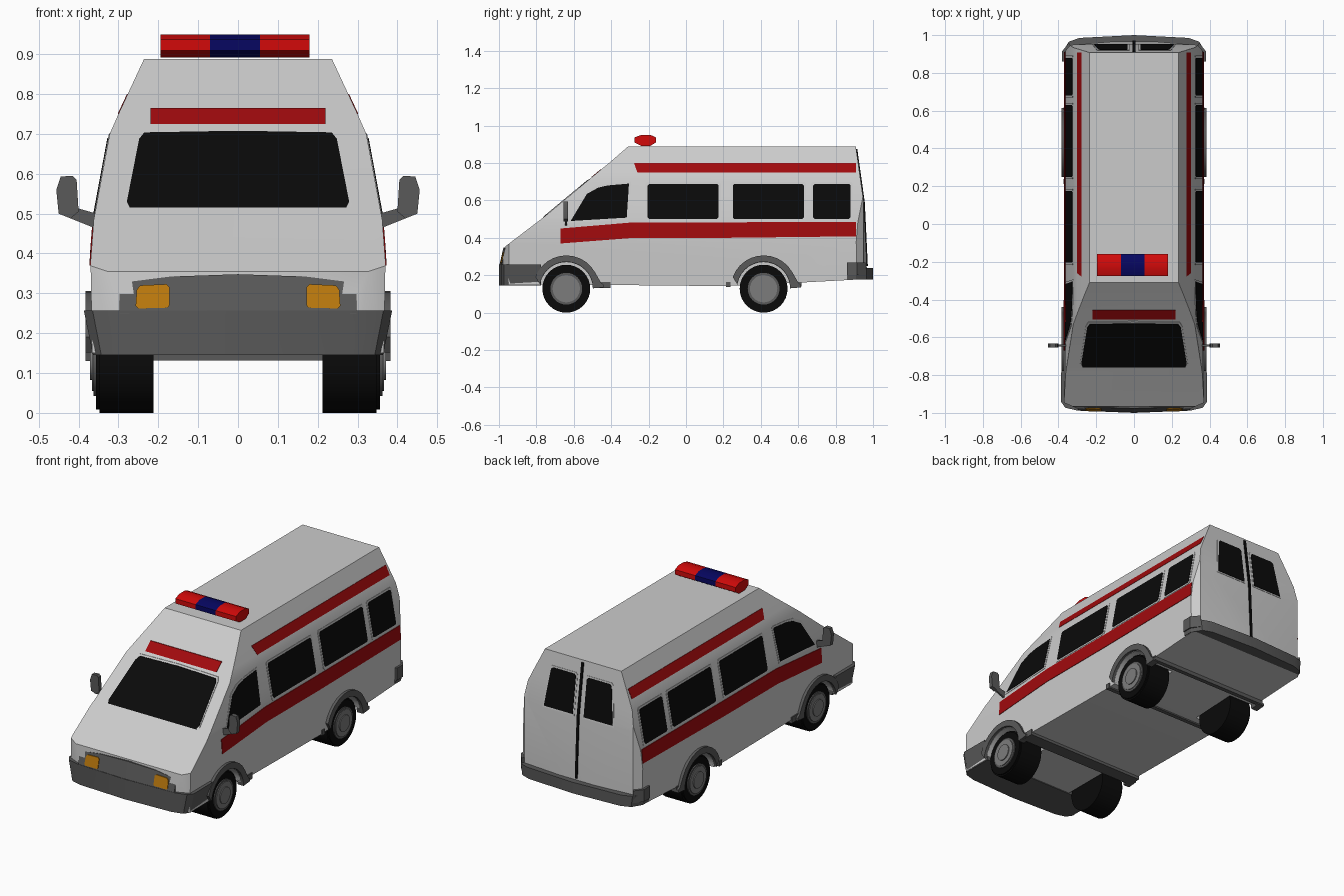
import bpy, bmesh
from math import sin, cos, pi

if "Cube" in bpy.data.objects:
    bpy.data.objects.remove(bpy.data.objects["Cube"])

def material(name, rgb):
    m = bpy.data.materials.new(name)
    m.diffuse_color = (*rgb, 1)
    m.use_nodes = True
    m.node_tree.nodes["Principled BSDF"].inputs["Base Color"].default_value = m.diffuse_color
    return m

BLACK = material("black", (0.003, 0.003, 0.003))
DARK = material("dark_grey", (0.1, 0.1, 0.1))
RED = material("red", (0.35, 0.003, 0.004))
LAMP_RED = material("lamp_red", (0.65, 0.003, 0.003))
BLUE = material("blue", (0.002, 0.002, 0.12))
AMBER = material("amber", (0.5, 0.19, 0.004))
METAL = material("wheel_grey", (0.2, 0.2, 0.2))

def lerp(table, t):
    for (a, va), (b, vb) in zip(table, table[1:]):
        if t <= b:
            break
    return va + (vb - va) * (t - a) / (b - a)

def build(name, pts, fn, lo, hi, mat=None, smooth=True):
    """Solid between two copies of an outline, placed by fn(u, v, depth)."""
    bm = bmesh.new()
    rings = [[bm.verts.new(fn(u, v, d)) for u, v in pts] for d in (lo, hi)]
    n = len(pts)
    for i in range(n):
        j = (i + 1) % n
        bm.faces.new((rings[0][i], rings[0][j], rings[1][j], rings[1][i]))
    caps = [bm.faces.new(r) for r in rings]
    if n > 4:
        bmesh.ops.triangulate(bm, faces=caps)
    bmesh.ops.recalc_face_normals(bm, faces=bm.faces)
    me = bpy.data.meshes.new(name)
    bm.to_mesh(me)
    bm.free()
    ob = bpy.data.objects.new(name, me)
    bpy.context.collection.objects.link(ob)
    if mat:
        me.materials.append(mat)
    if smooth:
        shade(ob)
    return ob

def shade(ob):
    bpy.ops.object.select_all(action='DESELECT')
    ob.select_set(True)
    bpy.context.view_layer.objects.active = ob
    bpy.ops.object.shade_smooth_by_angle(angle=0.5)

def boolean(ob, cutter, op):
    m = ob.modifiers.new("cut", 'BOOLEAN')
    m.operation, m.object, m.solver = op, cutter, 'EXACT'
    bpy.context.view_layer.objects.active = ob
    bpy.ops.object.modifier_apply(modifier=m.name)
    bpy.data.objects.remove(cutter)

def arc(cy, cz, r, a0, a1, n):
    return [(cy + r * cos(a0 + (a1 - a0) * i / n), cz + r * sin(a0 + (a1 - a0) * i / n)) for i in range(n + 1)]

def mirrored(half):
    return half + [(-x, v) for x, v in reversed(half) if x > 0]

def grow(pts, g):
    cu = sum(p[0] for p in pts) / len(pts)
    cv = sum(p[1] for p in pts) / len(pts)
    return [(u + (g if u > cu else -g), v + (g if v > cv else -g)) for u, v in pts]

# Outlines of the body
WIDTH = [(0.10, 0.365), (0.38, 0.37), (0.485, 0.362), (0.70, 0.322), (0.75, 0.30), (0.95, 0.207)]
FRONT = [(0.355, -0.965), (0.515, -0.755), (0.81, -0.40), (0.888, -0.31)]
REAR = [(0.18, 0.968), (0.30, 0.965), (0.59, 0.95), (0.888, 0.908)]

# Placement of outlines in space
along_x = lambda y, z, d: (d, y, z)
along_y = lambda x, z, d: (x, d, z)
along_z = lambda x, y, d: (x, y, d)
on_front = lambda x, z, d: (x, lerp(FRONT, z) - d, z)
on_rear = lambda x, z, d: (x, lerp(REAR, z) + d, z)
def on_side(s):
    return lambda y, z, d: (s * (lerp(WIDTH, z) + d), y, z)

# Body: side profile, cross-section and plan intersected
profile = [(-0.985, 0.15), (-0.985, 0.27)] + [(y, z) for z, y in FRONT]
profile += [(y, z) for z, y in reversed(REAR)] + [(0.6, 0.16), (0.2, 0.142), (-0.4, 0.148)]
section = [(w, z) for z, w in WIDTH]
section = section + [(-x, z) for x, z in reversed(section)]
plan = mirrored([(0, -0.987), (0.30, -0.977), (0.385, -0.94), (0.37, 0.91), (0.335, 0.948), (0, 0.975)])
body = build("van_body", profile, along_x, -0.5, 0.5, smooth=False)
boolean(body, build("section_cutter", section, along_y, -1.2, 1.2, smooth=False), 'INTERSECT')
boolean(body, build("plan_cutter", plan, along_z, 0, 1.1, smooth=False), 'INTERSECT')
WHEELS = (-0.64, 0.415)
for s in (-1, 1):
    for y in WHEELS:
        well = arc(y, 0.128, 0.142, 0, 2 * pi, 32)[:-1]
        boolean(body, build("well_cutter", well, along_x, s * 0.2, s * 0.5, smooth=False), 'DIFFERENCE')
shade(body)

# Windscreen and front stripe
screen = mirrored([(0, 0.516), (0.272, 0.516), (0.279, 0.53), (0.248, 0.688), (0.235, 0.704), (0, 0.708)])
build("windscreen_frame", grow(screen, 0.007), on_front, -0.01, 0.003)
build("windscreen", screen, on_front, -0.01, 0.006, BLACK)
build("front_stripe", [(-0.22, 0.725), (0.22, 0.725), (0.22, 0.765), (-0.22, 0.765)], on_front, -0.01, 0.004, RED)

# Side windows, stripes, wheels, arches, mirrors on both sides
def pane(y0, y1):
    z0, z1, c = 0.502, 0.688, 0.008
    return [(y0 + c, z0), (y1 - c, z0), (y1, z0 + c), (y1, z1 - c),
            (y1 - c, z1), (y0 + c, z1), (y0, z1 - c), (y0, z0 + c)]

cab = [(-0.617, 0.49), (-0.317, 0.508), (-0.305, 0.69), (-0.42, 0.68), (-0.47, 0.668), (-0.53, 0.635)]
for s in (-1, 1):
    side = on_side(s)
    for name, pts in (("cab_window", cab), ("side_window_1", pane(-0.205, 0.175)),
                      ("side_window_2", pane(0.25, 0.63)), ("side_window_3", pane(0.68, 0.88))):
        build(name + "_frame", grow(pts, 0.011), side, -0.01, 0.002)
        build(name, pts, side, -0.01, 0.004, BLACK)
    for a, b in (((-0.67, 0.37, 0.45), (-0.28, 0.40, 0.483)), ((-0.28, 0.40, 0.483), (0.2, 0.40, 0.483)),
                 ((0.2, 0.40, 0.483), (0.91, 0.408, 0.485))):
        build("lower_stripe", [(a[0], a[1]), (b[0], b[1]), (b[0], b[2]), (a[0], a[2])], side, -0.008, 0.003, RED)
    build("upper_stripe", [(-0.26, 0.75), (0.908, 0.75), (0.908, 0.80), (-0.278, 0.80)], side, -0.008, 0.002, RED)

    for y in WHEELS:
        for name, r, x0, x1, mat in (("tyre", 0.128, 0.212, 0.348, BLACK), ("tyre_wall", 0.12, 0.3, 0.356, BLACK),
                                     ("rim", 0.085, 0.3, 0.362, DARK), ("rim_disc", 0.073, 0.3, 0.366, METAL),
                                     ("hub", 0.045, 0.3, 0.371, METAL)):
            build(name, arc(y, 0.128, r, 0, 2 * pi, 32)[:-1], along_x, s * x0, s * x1, mat)
        # Wheel arch trim with a small foot at the rear
        arch = [(y + 0.2, 0.135), (y + 0.2, 0.15), (y + 0.177, 0.165)]
        arch += arc(y, 0.13, 0.176, 0.3, pi - 0.35, 12) + arc(y, 0.13, 0.142, pi - 0.15, 0, 14)
        build("wheel_arch", arch, along_x, s * 0.345, s * 0.383, DARK)

    # Door mirror
    build("mirror_arm", [(s * x, z) for x, z in ((0.355, 0.462), (0.425, 0.49), (0.408, 0.515), (0.355, 0.50))],
          along_y, -0.648, -0.637, DARK)
    head = [(0.405, 0.585), (0.415, 0.595), (0.445, 0.593), (0.456, 0.56), (0.45, 0.50), (0.42, 0.488), (0.40, 0.505)]
    build("mirror_head", [(s * x, z) for x, z in head], along_y, -0.655, -0.632, DARK)

    # Grille half and headlight
    face = lambda x, z, d: (s * x, -0.985 + 0.035 * x + 0.23 * (z - 0.27) - d, z)
    build("grille", [(0, 0.25), (0.297, 0.25), (0.297, 0.326), (0.17, 0.342), (0, 0.348)], face, -0.03, 0.009, DARK)
    build("headlight", [(0.176, 0.264), (0.25, 0.262), (0.257, 0.268), (0.254, 0.31), (0.245, 0.32),
                        (0.18, 0.323), (0.172, 0.315), (0.172, 0.27)], face, -0.02, 0.013, AMBER)

    # Rear door window
    back = lambda x, z, d: on_rear(s * x, z, d)
    glass = [(0.034, 0.594), (0.212, 0.594), (0.187, 0.795), (0.177, 0.805), (0.044, 0.805), (0.034, 0.795)]
    build("rear_window_frame", grow(glass, 0.009), back, -0.02, 0.002)
    build("rear_window", glass, back, -0.02, 0.004, BLACK)

# Gap between the rear doors
for z0, z1 in ((0.25, 0.59), (0.59, 0.875)):
    build("rear_door_gap", [(-0.007, z0), (0.007, z0), (0.007, z1), (-0.007, z1)], on_rear, -0.02, 0.006, BLACK)

# Bumpers: narrower towards the bottom
def bumper(k, z_low):
    return lambda x, y, z: (x * (k if z == z_low else 1), y, z)
build("front_bumper", mirrored([(0, -1.0), (0.30, -0.988), (0.365, -0.972), (0.387, -0.94), (0.385, -0.775)]),
      bumper(0.94, 0.145), 0.145, 0.257, DARK)
build("rear_bumper", mirrored([(0, 1.0), (0.29, 0.985), (0.345, 0.965), (0.38, 0.91), (0.38, 0.86)]),
      bumper(0.975, 0.178), 0.178, 0.24, DARK)
for s in (-1, 1):
    build("rear_bumper_corner", [(s * 0.34, 0.86), (s * 0.38, 0.86), (s * 0.38, 0.915), (s * 0.345, 0.96),
                                 (s * 0.33, 0.93)], along_z, 0.2, 0.268, DARK)

# Cross members under the floor
for y, w, z in ((-0.44, 0.037, 0.132), (0.225, 0.012, 0.136), (0.605, 0.012, 0.14)):
    build("cross_member", [(y - w, z), (y + w, z), (y + w, 0.165), (y - w, 0.165)],
          along_x, -0.372, 0.372, DARK)

# Roof light bar
bar = [(-0.275, 0.91), (-0.24, 0.892), (-0.19, 0.892), (-0.16, 0.91),
       (-0.16, 0.937), (-0.19, 0.95), (-0.24, 0.95), (-0.275, 0.937)]
for name, x0, x1, mat in (("left_beacon", -0.195, -0.07, LAMP_RED), ("middle_beacon", -0.07, 0.055, BLUE),
                          ("right_beacon", 0.055, 0.18, LAMP_RED)):
    build(name, bar, along_x, x0, x1, mat)
